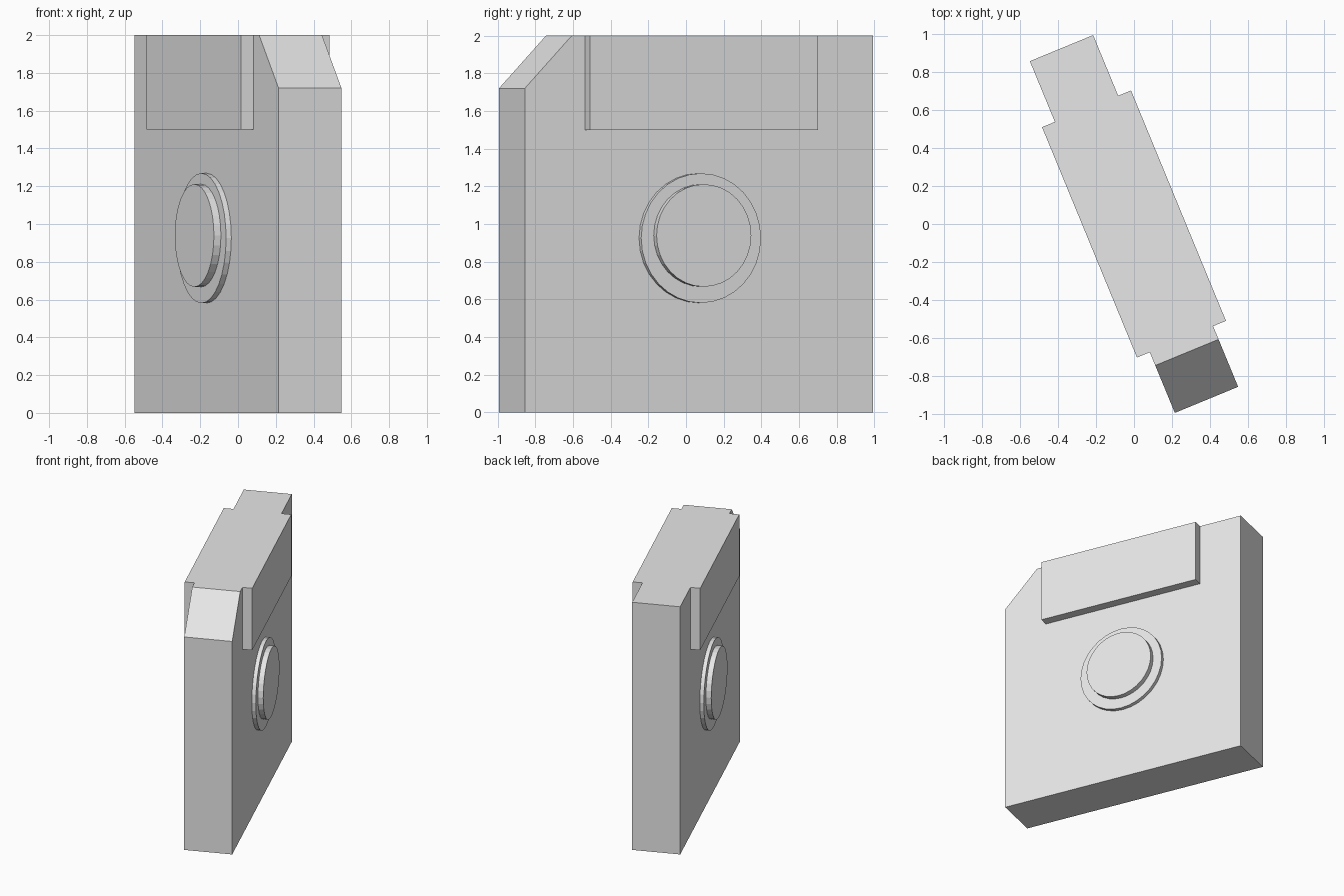
import bpy, bmesh, math
from mathutils import Matrix

cube = bpy.data.objects.get("Cube")
if cube:
    bpy.data.objects.remove(cube, do_unlink=True)

TURN = Matrix.Rotation(math.radians(22.4), 4, 'Z')   # whole disk is turned about z
HALF = 0.18                                          # half thickness of the case

grey = bpy.data.materials.new("light grey")
grey.use_nodes = True
grey.diffuse_color = (0.8, 0.8, 0.8, 1)
grey.node_tree.nodes["Principled BSDF"].inputs["Base Color"].default_value = (0.8, 0.8, 0.8, 1)


def slab(name, outline, x0, x1):
    """Extrude a (y, z) outline along x from x0 to x1."""
    bm = bmesh.new()
    face = bm.faces.new([bm.verts.new((x0, y, z)) for y, z in outline])
    new = bmesh.ops.extrude_face_region(bm, geom=[face])["geom"]
    verts = [g for g in new if isinstance(g, bmesh.types.BMVert)]
    bmesh.ops.translate(bm, vec=(x1 - x0, 0, 0), verts=verts)
    bmesh.ops.recalc_face_normals(bm, faces=bm.faces)
    mesh = bpy.data.meshes.new(name)
    bm.to_mesh(mesh)
    bm.free()
    mesh.materials.append(grey)
    obj = bpy.data.objects.new(name, mesh)
    bpy.context.collection.objects.link(obj)
    obj.matrix_world = TURN
    return obj


def circle(radius, z, sides=32):
    return [(radius * math.cos(2 * math.pi * i / sides),
             z + radius * math.sin(2 * math.pi * i / sides)) for i in range(sides)]


# Case with one clipped top corner
slab("disk_case", [(-1, 0), (1, 0), (1, 2), (-0.73, 2), (-1, 1.72)], -HALF, HALF)

# Raised shutter plate and stepped hub on both broad sides
shutter = [(-0.655, 1.5), (0.655, 1.5), (0.655, 2), (-0.655, 2)]
for side, s in (("left", 1), ("right", -1)):
    slab(side + "_shutter", shutter, s * HALF, s * 0.253)
    slab(side + "_hub_ring", circle(0.344, 0.925), s * HALF, s * 0.21)
    slab(side + "_hub_cap", circle(0.272, 0.939), s * 0.21, s * 0.25)
